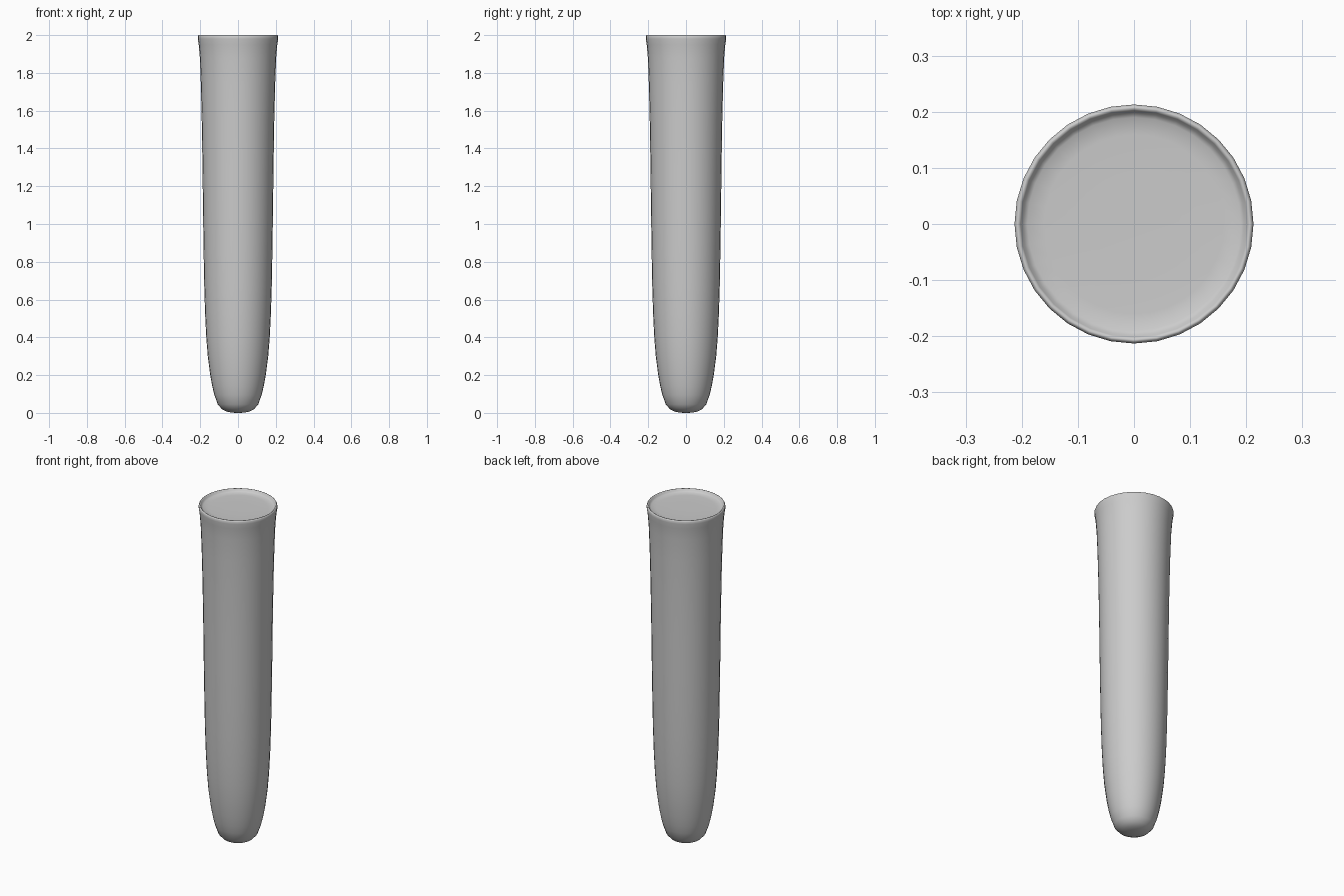
import bpy, bmesh
from math import cos, sin, pi

if "Cube" in bpy.data.objects:
    bpy.data.objects.remove(bpy.data.objects["Cube"])

SEGMENTS = 32

# Profile (radius, height): rounded tip, tapering shaft, flared rim, shallow recess
profile = [
    (0.03, 0.001), (0.06, 0.007), (0.085, 0.020), (0.107, 0.045), (0.125, 0.095),
    (0.136, 0.14), (0.147, 0.20), (0.160, 0.30), (0.168, 0.40), (0.174, 0.52),
    (0.179, 0.68), (0.182, 0.85), (0.185, 1.05), (0.188, 1.30), (0.192, 1.55),
    (0.197, 1.75), (0.202, 1.88), (0.208, 1.95), (0.213, 1.98), (0.213, 1.992),
    (0.210, 1.999), (0.206, 2.0), (0.202, 1.996), (0.198, 1.988), (0.190, 1.983),
    (0.16, 1.981), (0.08, 1.98),
]

# Lathe the profile around z
bm = bmesh.new()
rings = [[bm.verts.new((r * cos(2 * pi * i / SEGMENTS), r * sin(2 * pi * i / SEGMENTS), z))
          for i in range(SEGMENTS)] for r, z in profile]
for low, high in zip(rings, rings[1:]):
    for i in range(SEGMENTS):
        j = (i + 1) % SEGMENTS
        bm.faces.new((low[i], low[j], high[j], high[i]))

# Close the tip and the recessed top
tip = bm.verts.new((0, 0, 0))
cap = bm.verts.new((0, 0, 1.98))
for i in range(SEGMENTS):
    j = (i + 1) % SEGMENTS
    bm.faces.new((tip, rings[0][j], rings[0][i]))
    bm.faces.new((cap, rings[-1][i], rings[-1][j]))

for f in bm.faces:
    f.smooth = True
mesh = bpy.data.meshes.new("tapered_peg")
bm.to_mesh(mesh)
bm.free()
bpy.context.collection.objects.link(bpy.data.objects.new("tapered_peg", mesh))
